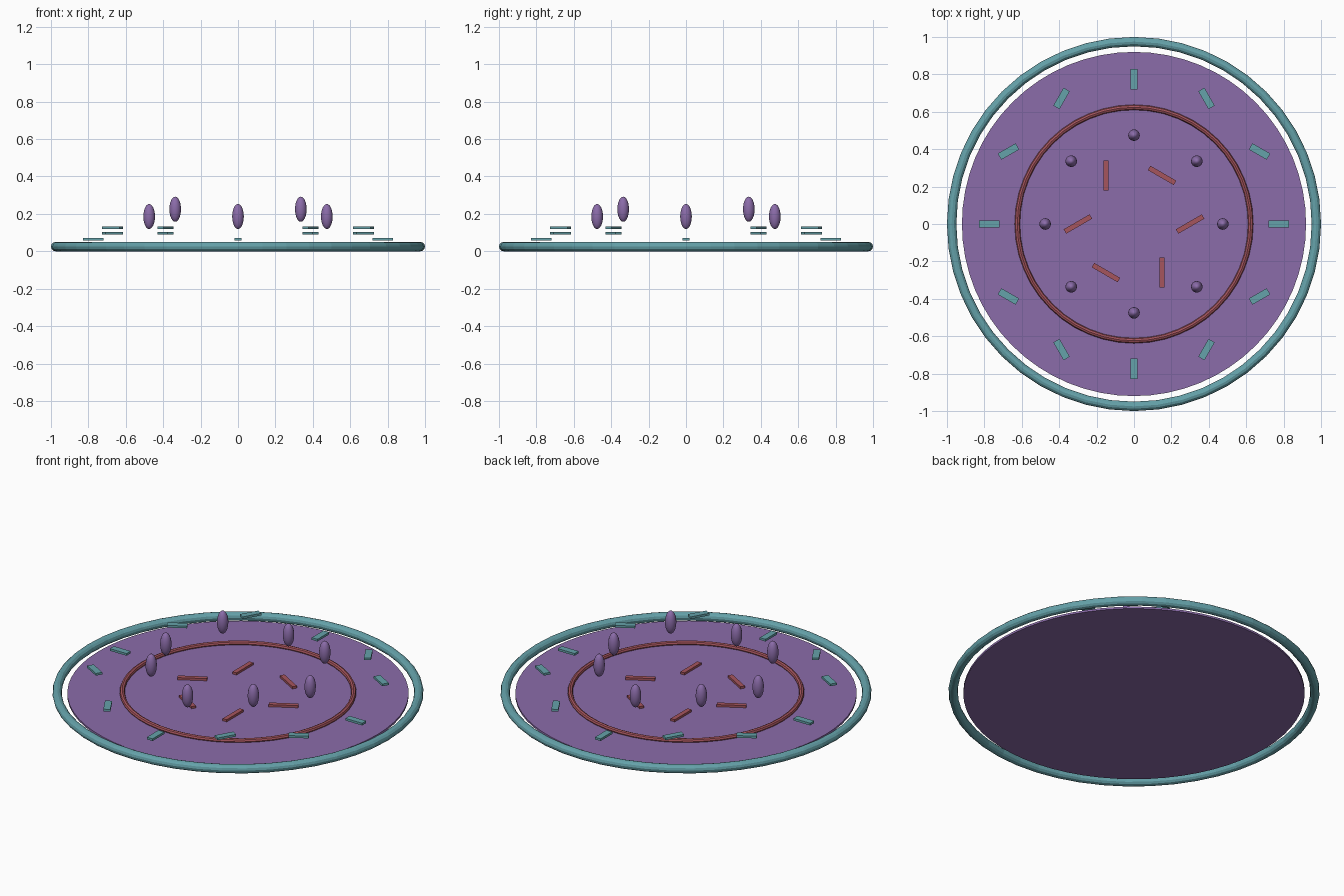
import bpy
from math import radians, cos, sin

if "Cube" in bpy.data.objects:
    bpy.data.objects.remove(bpy.data.objects["Cube"])


def material(name, rgb):
    m = bpy.data.materials.new(name)
    m.diffuse_color = (*rgb, 1)
    m.use_nodes = True
    m.node_tree.nodes["Principled BSDF"].inputs["Base Color"].default_value = m.diffuse_color
    return m


TEAL = material("teal", (0.13, 0.36, 0.40))
PURPLE = material("purple", (0.26, 0.15, 0.40))
RED = material("red", (0.38, 0.09, 0.11))


def finish(name, mat):
    ob = bpy.context.object
    ob.name = name
    ob.data.materials.append(mat)
    return ob


def ring(name, mat, major, minor, z, sides):
    bpy.ops.mesh.primitive_torus_add(major_radius=major, minor_radius=minor,
                                     major_segments=48, minor_segments=sides,
                                     location=(0, 0, z))
    return finish(name, mat)


def bar(name, mat, radius, angle, turn, z, size):
    a = radians(angle)
    bpy.ops.mesh.primitive_cube_add(size=1, rotation=(0, 0, radians(turn)),
                                    location=(radius * cos(a), radius * sin(a), z))
    bpy.context.object.scale = size
    return finish(name, mat)


# Base disc
bpy.ops.mesh.primitive_cylinder_add(vertices=64, radius=0.92, depth=0.012,
                                    location=(0, 0, 0.016))
finish("base_disc", PURPLE)

# Outer and inner rings
ring("outer_ring", TEAL, 0.975, 0.025, 0.025, 12)
ring("inner_ring", RED, 0.624, 0.014, 0.028, 8)

# Floating outer markers at three repeating heights
for i in range(12):
    z = (0.064, 0.126, 0.096)[i % 3]
    bar(f"outer_marker_{i + 1}", TEAL, 0.775, 30 * i, -30 * i, z, (0.11, 0.038, 0.013))

# Inner markers just above the disc
for i in range(6):
    bar(f"inner_marker_{i + 1}", RED, 0.30, 60 * i, 30 - 60 * i, 0.029,
        (0.16, 0.027, 0.013))

# Floating beads, alternating in height
for i in range(8):
    a = radians(45 * i)
    bpy.ops.mesh.primitive_uv_sphere_add(
        segments=16, ring_count=12, radius=1,
        location=(0.475 * cos(a), 0.475 * sin(a), 0.225 if i % 2 else 0.186))
    bead = finish(f"bead_{i + 1}", PURPLE)
    bead.scale = (0.031, 0.031, 0.067)
    bpy.ops.object.shade_smooth()
